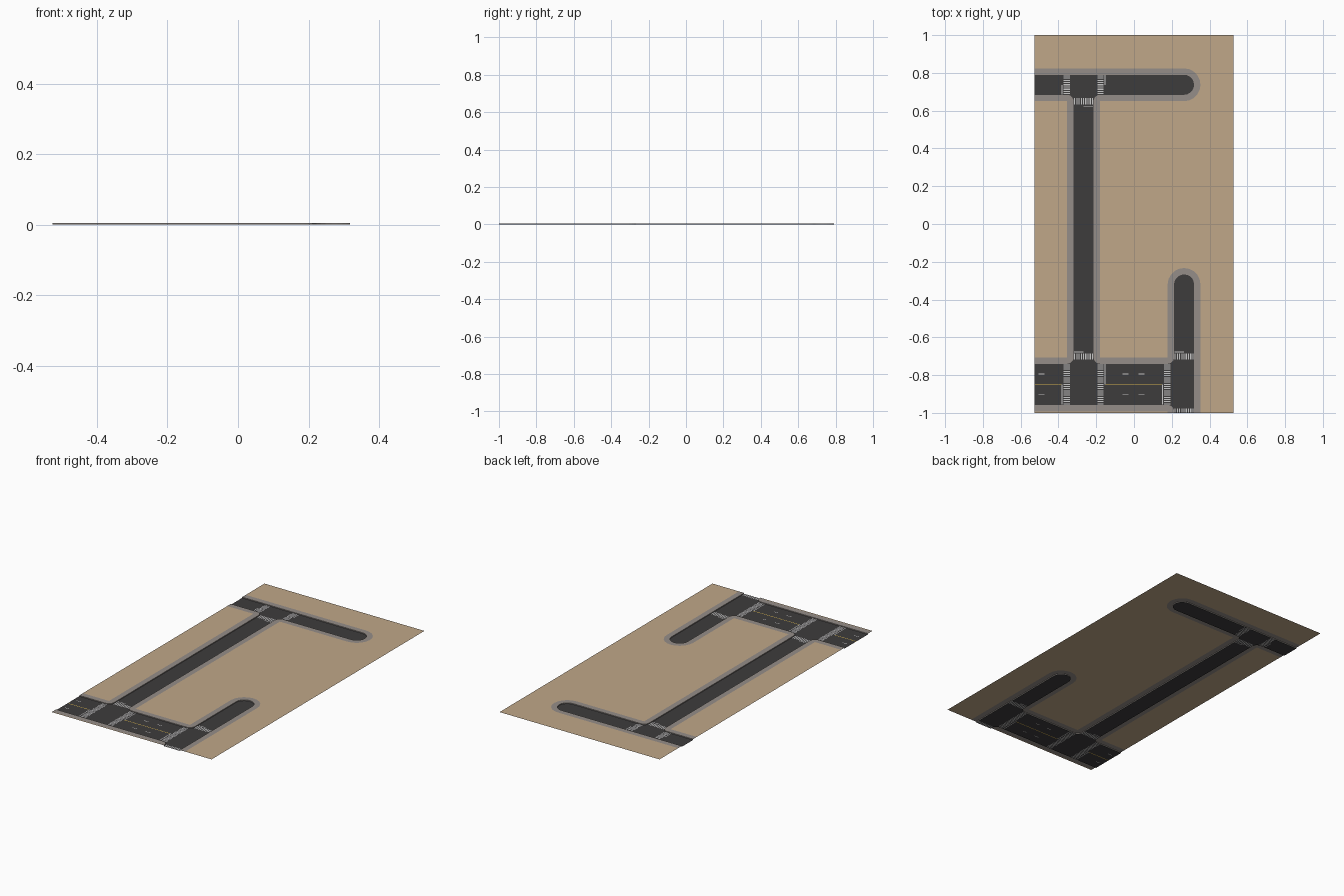
import bpy, bmesh
from math import sin, cos, radians
from mathutils import Vector
from mathutils.geometry import delaunay_2d_cdt

if "Cube" in bpy.data.objects:
    bpy.data.objects.remove(bpy.data.objects["Cube"])

X, R, W, H = 0.526, 0.053, 0.034, 0.005   # half width, lane width, pavement width, curb height


def material(name, rgb):
    m = bpy.data.materials.new(name)
    m.diffuse_color = (*rgb, 1)
    m.use_nodes = True
    m.node_tree.nodes["Principled BSDF"].inputs["Base Color"].default_value = m.diffuse_color
    return m


def mesh_object(name, verts, faces, mat):
    bm = bmesh.new()
    vs = [bm.verts.new(v) for v in verts]
    for f in faces:
        bm.faces.new([vs[i] for i in f])
    bmesh.ops.remove_doubles(bm, verts=bm.verts, dist=1e-5)
    for f in bm.faces:
        f.normal_update()
        if f.normal.z < -0.5:
            f.normal_flip()
    loose = [v for v in bm.verts if not v.link_faces]
    bmesh.ops.delete(bm, geom=loose, context='VERTS')
    me = bpy.data.meshes.new(name)
    bm.to_mesh(me)
    bm.free()
    me.materials.append(mat)
    ob = bpy.data.objects.new(name, me)
    bpy.context.collection.objects.link(ob)
    return ob


def edges_of(path):
    """Sweep arcs (cx, cy, start, end, curb radius, outer radius) into two matching lines."""
    curb, outer = [], []
    for cx, cy, a0, a1, rc, ro in path:
        n = abs(a1 - a0) // 18
        for i in range(n + 1):
            a = radians(a0 + (a1 - a0) * i / max(n, 1))
            curb.append((cx + rc * cos(a), cy + rc * sin(a)))
            outer.append((cx + ro * cos(a), cy + ro * sin(a)))
    return curb, outer


def pavement(name, curb, outer, mat):
    n = len(curb)
    verts = [(*p, H) for p in outer] + [(*p, H) for p in curb] + [(*p, 0) for p in curb]
    faces = []
    for i in range(n - 1):
        faces.append((i, i + 1, n + i + 1, n + i))                   # walking surface
        faces.append((n + i, n + i + 1, 2 * n + i + 1, 2 * n + i))   # curb face
    mesh_object(name, verts, faces, mat)


def sheet(name, pts, mat):
    pts = [p for i, p in enumerate(pts) if (Vector(p) - Vector(pts[i - 1])).length > 1e-5]
    mesh_object(name, [(*p, H) for p in pts], [range(len(pts))], mat)


tan = material("earth", (0.53, 0.39, 0.25))
grey = material("paving", (0.30, 0.27, 0.25))
dark = material("asphalt", (0.048, 0.045, 0.046))
white = material("white_paint", (0.8, 0.8, 0.8))
yellow = material("yellow_paint", (0.75, 0.5, 0.08))

# street centre lines
AX, BX, TY, MY = -0.267, 0.265, 0.737, -0.849
E = R + W
N, S = TY - E, -0.706        # block edges facing the top and bottom streets

# pavements with curbs
main = edges_of([(-X, TY, 90, 90, R, E), (BX, TY, 90, -90, R, E),
                 (AX + E, N, 90, 180, W, 0), (AX + E, S, 180, 270, W, 0),
                 (BX - E, S, 270, 360, W, 0), (BX, -0.32, 180, 0, R, E), (BX, -1, 0, 0, R, E)])
left = edges_of([(-X, N, 90, 90, W, 0), (AX - E, N, 90, 0, W, 0),
                 (AX - E, S, 0, -90, W, 0), (-X, S, -90, -90, W, 0)])
south = edges_of([(-X, -0.992, 90, 90, W, 0), (BX - E, -0.992, 90, 0, W, 0),
                  (BX - E, -1, 0, 0, W, 0)])
for nm, line in (("main", main), ("left", left), ("south", south)):
    pavement(nm + "_pavement", *line, grey)

# ground sheets around the streets
sheet("main_ground", main[1] + [(X, -1), (X, 1), (-X, 1)], tan)
sheet("left_ground", left[1], tan)
sheet("south_ground", [(-X, -1), (BX - E, -1), (BX - E, -0.992), (-X, -0.992)], tan)

# painted markings, as (x0, x1, y0, y1)
whites, yellows = [], []


def bars(x0, x1, y0, y1, across_x):
    lo, hi = (x0, x1) if across_x else (y0, y1)
    n = round((hi - lo) / 0.0117)
    step = (hi - lo) / n
    for i in range(n):
        a = lo + (i + 0.25) * step
        b = a + step / 2
        whites.append((a, b, y0, y1) if across_x else (x0, x1, a, b))


# crosswalks and stop lines over the horizontal streets
T0, T1, M0, M1 = TY - R, TY + R, S - W, -0.958
for c, y0, y1 in ((AX, T0, T1), (AX, M1, M0)):
    mid = (y0 + y1) / 2
    bars(c - 0.106, c - 0.073, y0, y1, False)
    bars(c + 0.073, c + 0.106, y0, y1, False)
    whites.append((c - 0.116, c - 0.112, y0 + 0.002, mid))
    whites.append((c + 0.112, c + 0.116, mid, y1 - 0.002))
bars(BX - 0.106, BX - 0.073, M1, M0, False)
whites.append((BX - 0.116, BX - 0.112, M1 + 0.002, MY))

# crosswalks and stop lines over the vertical streets
bars(AX - R, AX + R, 0.632, 0.666, True)
whites.append((AX, AX + R - 0.002, 0.622, 0.626))
for c in (AX, BX):
    bars(c - R, c + R, -0.718, -0.685, True)
    whites.append((c - R + 0.002, c, -0.679, -0.675))
bars(BX - R, BX + R, -0.999, -0.976, True)

# lane dashes and centre lines
for x in (-0.505, -0.06, 0.025):
    for y in (-0.794, -0.904):
        whites.append((x, x + 0.03, y - 0.002, y + 0.002))
for x0, x1 in ((-X + 0.001, AX - 0.117), (AX + 0.117, BX - 0.117)):
    yellows.append((x0, x1, MY - 0.002, MY + 0.002))

# road surface, with the markings cut into it
outline = (main[0] + south[0][::-1] + left[0][::-1])[::-1]
pts, polys = list(outline), [list(range(len(outline)))]
for x0, x1, y0, y1 in whites + yellows:
    k = len(pts)
    pts += [(x0, y0), (x1, y0), (x1, y1), (x0, y1)]
    polys.append([k, k + 1, k + 2, k + 3])
vs, _, fs, _, _, origins = delaunay_2d_cdt([Vector(p) for p in pts], [], polys, 1, 1e-6)
groups = {"road_surface": [], "white_markings": [], "yellow_lines": []}
for f, o in zip(fs, origins):
    if o:
        top = max(o)
        key = ("road_surface" if top == 0 else
               "white_markings" if top <= len(whites) else "yellow_lines")
        groups[key].append(f)
for (name, faces), mat in zip(groups.items(), (dark, white, yellow)):
    mesh_object(name, [(v.x, v.y, 0) for v in vs], faces, mat)
